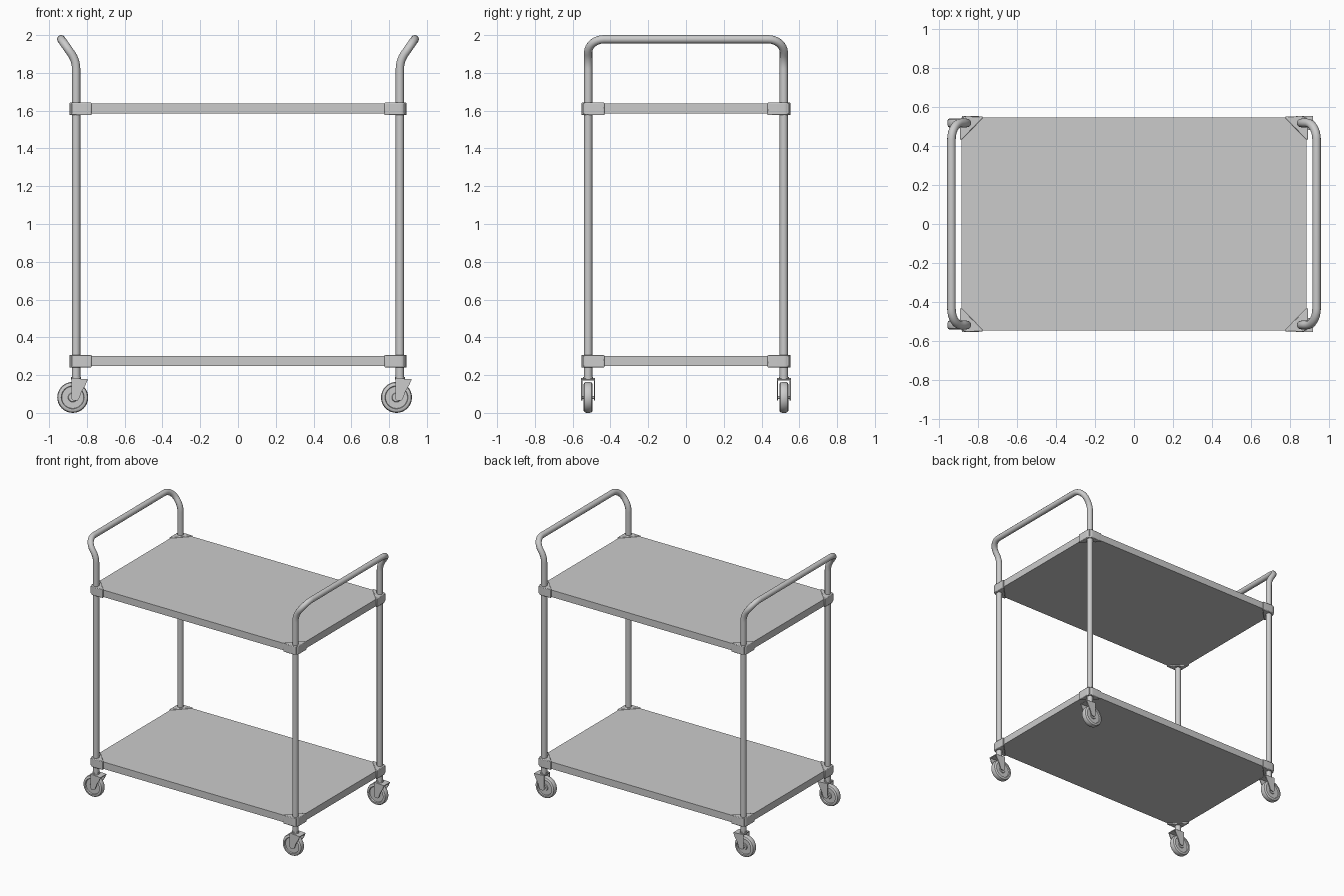
import bpy, bmesh, math
from mathutils import Vector, Matrix

if "Cube" in bpy.data.objects:
    bpy.data.objects.remove(bpy.data.objects["Cube"])

PX, PY = 0.857, 0.518      # post axis
R = 0.022                  # tube radius
SHELVES = {"lower": (0.248, 0.302), "upper": (1.584, 1.638)}


def finish(name, bm, smooth=True):
    bmesh.ops.recalc_face_normals(bm, faces=bm.faces)
    me = bpy.data.meshes.new(name)
    bm.to_mesh(me)
    bm.free()
    ob = bpy.data.objects.new(name, me)
    bpy.context.collection.objects.link(ob)
    if smooth:
        shade(ob)
    return ob


def shade(ob):
    bpy.ops.object.select_all(action='DESELECT')
    ob.select_set(True)
    bpy.context.view_layer.objects.active = ob
    bpy.ops.object.shade_smooth_by_angle(angle=math.radians(35))


def prism(bm, pts, vec):
    """Extrude a closed 3D outline along vec."""
    f = bm.faces.new([bm.verts.new(p) for p in pts])
    res = bmesh.ops.extrude_face_region(bm, geom=[f])
    top = [v for v in res["geom"] if isinstance(v, bmesh.types.BMVert)]
    bmesh.ops.translate(bm, verts=top, vec=vec)


def cylinder(bm, loc, r, depth, seg, rot=Matrix()):
    bmesh.ops.create_cone(bm, cap_ends=True, segments=seg, radius1=r, radius2=r,
                          depth=depth, matrix=Matrix.Translation(loc) @ rot)


def fillet(a, p, b, r, n=8):
    """Arc points rounding corner p between a and b."""
    u, w = (a - p).normalized(), (b - p).normalized()
    half = u.angle(w) / 2
    centre = p + (u + w).normalized() * r / math.sin(half)
    s, e = p + u * r / math.tan(half) - centre, p + w * r / math.tan(half) - centre
    axis, total = s.cross(e).normalized(), s.angle(e)
    return [centre + Matrix.Rotation(total * i / n, 3, axis) @ s for i in range(n + 1)]


def handle_frame(name, sx):
    key = [Vector(p) for p in ((sx * PX, -PY, 0.18), (sx * PX, -PY, 1.865),
                               (sx * 0.936, -PY, 1.978), (sx * 0.936, PY, 1.978),
                               (sx * PX, PY, 1.865), (sx * PX, PY, 0.18))]
    path = [key[0]]
    for i, r in zip(range(1, 5), (0.14, 0.085, 0.085, 0.14)):
        path += fillet(key[i - 1], key[i], key[i + 1], r)
    path.append(key[5])
    cu = bpy.data.curves.new(name, 'CURVE')
    cu.dimensions = '3D'
    cu.bevel_depth, cu.bevel_resolution, cu.use_fill_caps = R, 4, True
    sp = cu.splines.new('POLY')
    sp.points.add(len(path) - 1)
    for q, p in zip(sp.points, path):
        q.co = (*p, 1)
    ob = bpy.data.objects.new(name, cu)
    bpy.context.collection.objects.link(ob)
    bpy.ops.object.select_all(action='DESELECT')
    ob.select_set(True)
    bpy.context.view_layer.objects.active = ob
    bpy.ops.object.convert(target='MESH')
    shade(bpy.context.view_layer.objects.active)


def shelf(name, z0, z1):
    bm = bmesh.new()
    bmesh.ops.create_cube(bm, size=1, matrix=Matrix.Translation((0, 0, (z0 + z1) / 2))
                          @ Matrix.Diagonal((1.77, 1.09, z1 - z0, 1)))
    finish(name, bm, False)


def bracket(name, sx, sy, z0, z1):
    # triangular corner block, rounded around the post
    r = 0.035
    plan = [(0.776, 0.551), (0.776, 0.543), (0.883, 0.432), (PX + r, 0.432)]
    plan += [(PX + r * math.cos(a), PY + r * math.sin(a))
             for a in (math.radians(15 * i) for i in range(7))]
    bm = bmesh.new()
    prism(bm, [(sx * x, sy * y, z0) for x, y in plan], (0, 0, z1 - z0))
    ob = finish(name, bm)
    mod = ob.modifiers.new("soft_edge", 'BEVEL')
    mod.width, mod.segments, mod.limit_method = 0.004, 2, 'ANGLE'


def caster(tag, x, y):
    cx, cz = x - 0.018, 0.082
    turn = Matrix.Rotation(math.pi / 2, 4, 'X')
    # wheel: turned profile (radius, offset along axle)
    half = [(0, 0.019), (0.022, 0.019), (0.025, 0.014), (0.058, 0.014),
            (0.061, 0.024), (0.070, 0.024), (0.078, 0.019), (0.082, 0.009)]
    prof = half + [(r, -o) for r, o in reversed(half)]
    bm = bmesh.new()
    vs = [bm.verts.new((cx + r, y + o, cz)) for r, o in prof]
    es = [bm.edges.new(p) for p in zip(vs, vs[1:])]
    bmesh.ops.spin(bm, geom=vs + es, cent=(cx, y, cz), axis=(0, 1, 0),
                   angle=2 * math.pi, steps=32)
    bmesh.ops.remove_doubles(bm, verts=bm.verts, dist=1e-5)
    finish("caster_wheel_" + tag, bm)
    # fork: two side plates and a crown
    side = [(-0.024, 0.184), (0.062, 0.178), (0.050, 0.148), (0.030, 0.115),
            (0.016, 0.076), (0.008, 0.066), (-0.016, 0.066), (-0.024, 0.074)]
    bm = bmesh.new()
    for o in (-0.037, 0.031):
        prism(bm, [(x + a, y + o, z) for a, z in side], (0, 0.006, 0))
    crown = [(-0.024, 0.184), (0.062, 0.178), (0.062, 0.172), (-0.024, 0.176)]
    prism(bm, [(x + a, y - 0.037, z) for a, z in crown], (0, 0.074, 0))
    finish("caster_fork_" + tag, bm)
    # axle and swivel collar
    bm = bmesh.new()
    cylinder(bm, (cx, y, cz), 0.008, 0.072, 12, turn)
    cylinder(bm, (x, y, 0.184), 0.026, 0.014, 20)
    finish("caster_axle_" + tag, bm)


for side, sx in (("left", -1), ("right", 1)):
    handle_frame("handle_frame_" + side, sx)
    for end, sy in (("front", -1), ("back", 1)):
        tag = end + "_" + side
        caster(tag, sx * PX, sy * PY)
        for level, (z0, z1) in SHELVES.items():
            bracket(f"{level}_bracket_{tag}", sx, sy, z0 - 0.008, z1 + 0.005)
for level, (z0, z1) in SHELVES.items():
    shelf(level + "_shelf", z0, z1)
